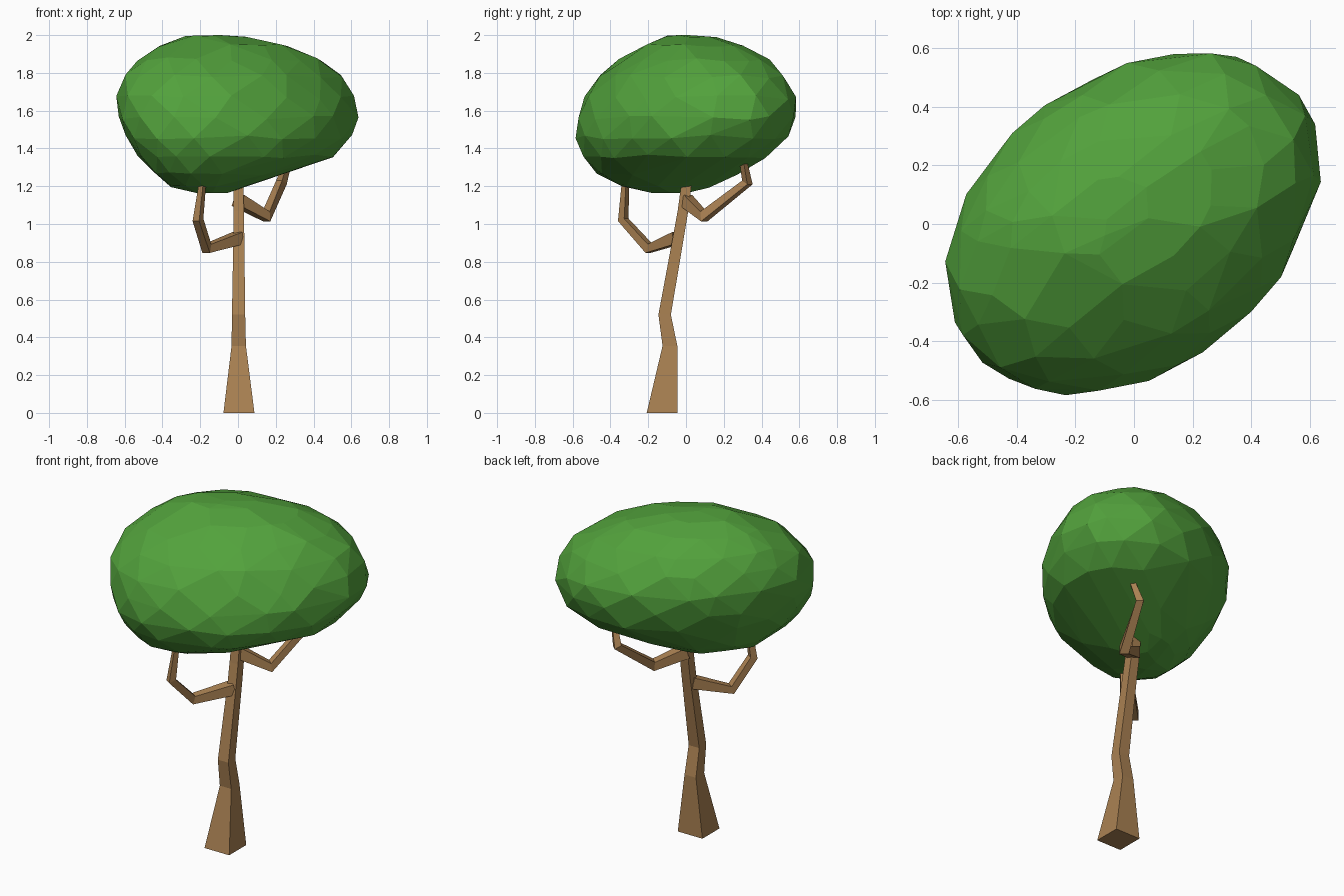
import bpy, bmesh, math, random
from mathutils import Vector

if "Cube" in bpy.data.objects:
    bpy.data.objects.remove(bpy.data.objects["Cube"])

random.seed(4)


def material(name, color):
    m = bpy.data.materials.new(name)
    m.diffuse_color = color
    m.use_nodes = True
    m.node_tree.nodes["Principled BSDF"].inputs["Base Color"].default_value = m.diffuse_color
    return m


bark = material("bark", (0.40, 0.22, 0.085, 1))
leaf = material("leaf", (0.085, 0.36, 0.045, 1))


def finish(name, bm, mat):
    bmesh.ops.recalc_face_normals(bm, faces=bm.faces)
    me = bpy.data.meshes.new(name)
    bm.to_mesh(me)
    bm.free()
    me.materials.append(mat)
    ob = bpy.data.objects.new(name, me)
    bpy.context.collection.objects.link(ob)
    return ob


def loft(name, rings, mat):
    """Skin a list of four-point rings and cap both ends."""
    bm = bmesh.new()
    vs = [[bm.verts.new(p) for p in r] for r in rings]
    for a, b in zip(vs, vs[1:]):
        for i in range(4):
            j = (i + 1) % 4
            bm.faces.new((a[i], a[j], b[j], b[i]))
    bm.faces.new(vs[0][::-1])
    bm.faces.new(vs[-1])
    return finish(name, bm, mat)


def branch(name, path):
    """Square, tapering, mitred limb; path holds (x, y, z, thickness)."""
    pts = [Vector(p[:3]) for p in path]
    span = pts[-1] - pts[0]
    side = Vector((-span.y, span.x, 0)).normalized()
    rings = []
    for i, p in enumerate(pts):
        d_in = (p - pts[max(i - 1, 0)]).normalized()
        d_out = (pts[min(i + 1, len(pts) - 1)] - p).normalized()
        up = side.cross((d_in + d_out).normalized()).normalized()
        h = path[i][3] / 2
        rings.append([p + side * h * a + up * h * b
                      for a, b in ((-1, -1), (1, -1), (1, 1), (-1, 1))])
    return loft(name, rings, bark)


# Trunk: rectangular sections (z, x min, x max, y min, y max)
sections = [(0.0, -0.077, 0.087, -0.208, -0.046),
            (0.355, -0.034, 0.042, -0.124, -0.046),
            (0.52, -0.032, 0.038, -0.146, -0.080),
            (0.96, -0.024, 0.033, -0.064, -0.006),
            (1.07, -0.025, 0.031, -0.044, 0.012),
            (1.26, -0.025, 0.028, -0.018, 0.036)]
loft("trunk", [[(x0, y0, z), (x1, y0, z), (x1, y1, z), (x0, y1, z)]
               for z, x0, x1, y0, y1 in sections], bark)

# Branches
branch("front_left_branch", [(0.0, -0.05, 0.925, 0.065), (-0.165, -0.195, 0.87, 0.048),
                             (-0.212, -0.332, 1.022, 0.042), (-0.185, -0.32, 1.24, 0.026)])
branch("back_right_branch", [(0.0, 0.0, 1.125, 0.065), (0.15, 0.095, 1.04, 0.052),
                             (0.23, 0.325, 1.22, 0.042), (0.27, 0.30, 1.35, 0.028)])

# Crown: skewed oval slices (z, x min, x max, y min, y max) wrapped in a faceted hull
slices = [(1.163, -0.22, -0.06, -0.18, 0.00),
          (1.20, -0.36, 0.07, -0.34, 0.12),
          (1.27, -0.45, 0.25, -0.47, 0.27),
          (1.36, -0.53, 0.51, -0.54, 0.43),
          (1.46, -0.59, 0.60, -0.58, 0.54),
          (1.56, -0.63, 0.635, -0.57, 0.58),
          (1.67, -0.64, 0.61, -0.535, 0.58),
          (1.78, -0.60, 0.55, -0.46, 0.525),
          (1.87, -0.53, 0.44, -0.35, 0.44),
          (1.94, -0.42, 0.27, -0.23, 0.31),
          (1.985, -0.29, 0.06, -0.11, 0.16),
          (2.0, -0.20, -0.08, -0.06, 0.02)]
phase = math.acos(0.34)
bm = bmesh.new()
for k, (z, x0, x1, y0, y1) in enumerate(slices):
    inner = 0 < k < len(slices) - 1
    n = 16 if inner else 5
    for i in range(n):
        t = math.tau * (i + 0.5 * (k % 2) + random.uniform(-0.25, 0.25)) / n
        x = (x0 + x1) / 2 + 1.01 * (x1 - x0) / 2 * math.cos(t)
        y = (y0 + y1) / 2 + 1.01 * (y1 - y0) / 2 * math.cos(t - phase)
        bm.verts.new((x, y, z + (random.uniform(-0.012, 0.012) if inner else 0)))
hull = bmesh.ops.convex_hull(bm, input=bm.verts)
loose = {v for v in hull["geom_interior"] + hull["geom_unused"]
         if isinstance(v, bmesh.types.BMVert)}
bmesh.ops.delete(bm, geom=list(loose), context='VERTS')
bmesh.ops.dissolve_limit(bm, angle_limit=math.radians(4),
                         verts=bm.verts, edges=bm.edges)
finish("leaf_crown", bm, leaf)
